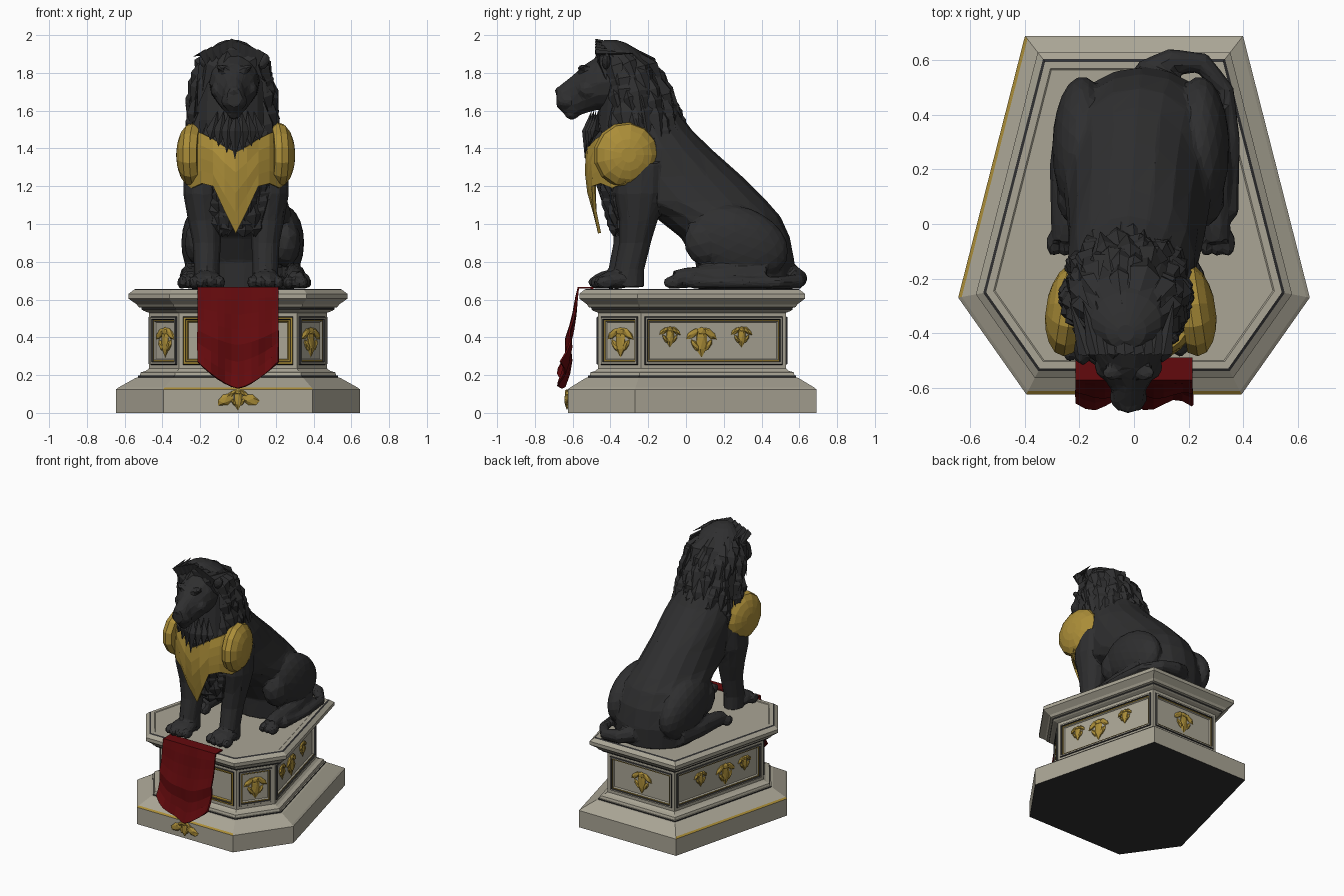
import bpy, bmesh, math, random
from mathutils import Vector, Matrix, Euler

if "Cube" in bpy.data.objects:
    bpy.data.objects.remove(bpy.data.objects["Cube"])

random.seed(4)
TAU = math.tau


def mat(name, r, g, b):
    m = bpy.data.materials.new(name)
    m.diffuse_color = (r, g, b, 1)
    m.use_nodes = True
    m.node_tree.nodes["Principled BSDF"].inputs["Base Color"].default_value = m.diffuse_color
    return m


STONE = mat("warm_stone", 0.40, 0.375, 0.30)
DARK = mat("black_stone", 0.028, 0.028, 0.029)
GOLD = mat("old_gold", 0.41, 0.27, 0.04)
RED = mat("dark_red_cloth", 0.125, 0.003, 0.004)


def finish(name, bm, *mats, normals=True):
    if normals:
        bmesh.ops.recalc_face_normals(bm, faces=bm.faces[:])
    me = bpy.data.meshes.new(name)
    bm.to_mesh(me)
    bm.free()
    for m in mats:
        me.materials.append(m)
    ob = bpy.data.objects.new(name, me)
    bpy.context.collection.objects.link(ob)
    return ob


def loft(bm, rings):
    """Skin a list of point rings and cap both ends; returns the bands of faces."""
    vs = [[bm.verts.new(p) for p in r] for r in rings]
    n = len(vs[0])
    bands = [[bm.faces.new((a[i], a[(i + 1) % n], b[(i + 1) % n], b[i])) for i in range(n)]
             for a, b in zip(vs, vs[1:])]
    caps = [bm.faces.new(vs[0][::-1]), bm.faces.new(vs[-1])]
    return bands, caps


def ball(bm, loc, rad, rot=(0, 0, 0), sub=2):
    bmesh.ops.create_icosphere(bm, subdivisions=sub, radius=1,
                               matrix=Matrix.LocRotScale(Vector(loc), Euler(rot), Vector(rad)))


def hring(z, y0, y1, xc, rx, n=18):
    """Horizontal elliptical slice from y0 to y1."""
    return [(xc + rx * math.sin(TAU * i / n), (y0 + y1) / 2 - (y1 - y0) / 2 * math.cos(TAU * i / n), z)
            for i in range(n)]


def tube(bm, path, n=10):
    """Round tube through (x, y, z, radius) points."""
    pts = [Vector(p[:3]) for p in path]
    rings = []
    for i, p in enumerate(pts):
        d = (pts[min(i + 1, len(pts) - 1)] - pts[max(i - 1, 0)]).to_track_quat('Z', 'Y')
        rings.append([p + d @ Vector((math.cos(TAU * k / n), math.sin(TAU * k / n), 0)) * path[i][3]
                      for k in range(n)])
    loft(bm, rings)


# ---- pedestal: six-sided plan, offset inwards along a moulding profile
PLAN = [Vector(p) for p in ((-.395, -.625), (.395, -.625), (.645, -.27), (.4, .69), (-.4, .69), (-.645, -.27))]


def inset_plan(d):
    out = []
    for i, p in enumerate(PLAN):
        e1, e2 = (p - PLAN[i - 1]).normalized(), (PLAN[(i + 1) % 6] - p).normalized()
        n1, n2 = Vector((-e1.y, e1.x)), Vector((-e2.y, e2.x))
        out.append(p + (n1 + n2) * d / (1 + n1.dot(n2)))
    return out


PROFILE = [(0, 0), (.125, 0), (.135, .012), (.185, .095), (.188, .107), (.197, .107), (.197, .115), (.215, .12),
           (.222, .145), (.235, .16), (.53, .16), (.54, .135), (.547, .125), (.556, .125), (.56, .11),
           (.575, .10), (.605, .06), (.63, .06), (.65, .085), (.656, .095), (.656, .12), (.652, .125)]
bm = bmesh.new()
bands, caps = loft(bm, [[(p.x, p.y, z) for p in inset_plan(d)] for z, d in PROFILE])
caps[0].material_index = 1
for i in (4, 12, 18):                                 # dark grooves
    for f in bands[i]:
        f.material_index = 1
for i in (0, 4):                                      # worn gilding on two base edges
    bands[1][i].material_index = 2
bmesh.ops.recalc_face_normals(bm, faces=bm.faces[:])
walls = bands[9]                                      # framed recessed panels, the front one broadly gilded
for thick, depth, mi in ((.028, 0, 0), (.006, .008, 1), (.014, 0, 0), (.005, -.010, 1), (.010, 0, 2), (.008, -.010, 0)):
    for f in bmesh.ops.inset_individual(bm, faces=walls, thickness=thick, depth=depth)['faces']:
        c = f.calc_center_median()
        front = c.y < -.42 and abs(c.x) < .3
        f.material_index = 2 if front and thick in (.014, .008) else mi
finish("pedestal", bm, STONE, DARK, GOLD, normals=False)


# ---- gilded ornaments on the panels and the base front
def ornament(bm, origin, u, s):
    n = Vector((u.y, -u.x, 0))
    frame = Matrix((u, -n, Vector((0, 0, 1)))).transposed().to_4x4()
    frame.translation = origin
    for x, z, a, w, h in ((0, -.1, 0, .3, .7), (-.4, .3, .9, .18, .42), (.4, .3, -.9, .18, .42),
                          (-.3, -.25, -.6, .14, .35), (.3, -.25, .6, .14, .35), (0, .4, 0, .3, .2)):
        m = Matrix.LocRotScale(Vector((x * s, 0, z * s)), Euler((0, a, 0)), Vector((w * s, .014, h * s)))
        bmesh.ops.create_icosphere(bm, subdivisions=1, radius=1, matrix=frame @ m)


bm = bmesh.new()
ring = inset_plan(.168)
for i in range(6):
    a, b = ring[i].to_3d(), ring[(i + 1) % 6].to_3d()
    u = (b - a).normalized()
    spots = (.2, .42, .7) if i == 2 else (.3, .58, .8) if i == 4 else (.5,)
    for t in spots:
        mid = .4 < t < .6
        ornament(bm, a.lerp(b, t) + Vector((0, 0, .385 if mid else .41)), u, .115 if mid else .08)
ornament(bm, Vector((0, -.63, .078)), Vector((1, 0, 0)), .08)
for s in (-1, 1):
    ball(bm, (s * .065, -.63, .07), (.055, .016, .03), (0, s * .4, 0), 1)
finish("gilded_ornaments", bm, GOLD)

# ---- lion body: torso, legs, paws, head and tail fused into one faceted carving
bm = bmesh.new()
TORSO = [(.655, .06, .57, .03, .28), (.8, .05, .575, .03, .295), (.93, -.03, .55, .025, .295),
         (1.04, -.17, .50, .015, .275), (1.12, -.36, .43, .01, .255), (1.25, -.45, .30, 0, .24),
         (1.4, -.47, .13, -.01, .235), (1.5, -.46, .03, -.02, .215), (1.62, -.42, -.06, -.03, .17)]
loft(bm, [hring(*t) for t in TORSO])
for s, x in ((-1, -.165), (1, .145)):
    dy = .03 if s > 0 else 0
    # front leg
    loft(bm, [hring(z, y0 + dy, y1 + dy, x + s * dx, rx, 12) for z, y0, y1, dx, rx in (
        (.665, -.42, -.25, 0, .07), (.76, -.41, -.25, 0, .068), (.9, -.385, -.215, 0, .075),
        (1.02, -.385, -.18, .01, .09), (1.16, -.41, -.14, .025, .10), (1.32, -.40, -.13, .03, .09))])
    ball(bm, (x, -.40 + dy, .705), (.085, .10, .05))
    for k in range(4):
        ball(bm, (x + (k - 1.5) * .047, -.475 + dy + abs(k - 1.5) * .012, .692), (.027, .05, .036))
    # haunch, shin and hind paw
    c = .025
    ball(bm, (c + s * .215, .28, .90), (.11, .27, .19), (-.35, 0, 0), 3)
    ball(bm, (c + s * .225, .10, .90), (.085, .11, .13), (.3, 0, 0))
    tube(bm, [(c + s * .24, .42, .73, .07), (c + s * .27, .2, .725, .065), (c + s * .275, 0, .715, .055),
              (c + s * .28, -.06, .705, .05)])
    for k in range(3):
        ball(bm, (c + s * .28 + (k - 1) * .04, -.07, .69), (.027, .05, .035))
# tail curled round the right haunch
tube(bm, [(.04, .54, .74, .06), (.14, .595, .71, .05), (.25, .59, .695, .04), (.335, .49, .69, .033),
          (.36, .30, .69, .03), (.355, .15, .69, .03), (.34, .05, .70, .045), (.32, -.02, .69, .015)])
# head: slices from skull to nose as (y, z low, z high, half width)
HX = -.02
head = []
for y, z0, z1, rx in ((-.32, 1.6, 1.93, .14), (-.47, 1.6, 1.89, .13), (-.53, 1.585, 1.85, .11), (-.575, 1.57, 1.81, .085),
                      (-.61, 1.565, 1.78, .062), (-.655, 1.59, 1.745, .056), (-.685, 1.62, 1.715, .042)):
    head.append([(HX + rx * math.cos(TAU * i / 14), y, (z0 + z1) / 2 + (z1 - z0) / 2 * math.sin(TAU * i / 14))
                 for i in range(14)])
loft(bm, head)
for s in (-1, 1):
    ball(bm, (HX + s * .055, -.545, 1.822), (.045, .03, .018), (0, s * -.3, 0))       # brow
    ball(bm, (HX + s * .033, -.635, 1.65), (.036, .045, .04))                          # muzzle pad
    ball(bm, (HX + s * .15, -.42, 1.86), (.035, .025, .05), (0, s * .5, 0))            # ear
    ball(bm, (HX + s * .09, -.52, 1.71), (.035, .05, .045))                            # cheek
ball(bm, (HX, -.605, 1.582), (.038, .04, .03))                                         # chin
ball(bm, (HX, -.672, 1.705), (.034, .022, .022))                                       # nose
lion = finish("lion_body", bm, DARK)
m = lion.modifiers.new("fuse", 'REMESH')
m.mode, m.voxel_size = 'VOXEL', .011
m = lion.modifiers.new("facet", 'DECIMATE')
m.ratio = .06

# ---- mane: core plus rows of pointed locks (z, front y, back y, centre x, half width)
MANE = [(.92, -.36, -.16, -.01, .12), (1.1, -.41, -.12, -.01, .17), (1.3, -.46, -.01, -.01, .205),
        (1.45, -.475, -.01, -.02, .21), (1.55, -.47, -.04, -.03, .21), (1.7, -.45, -.10, -.03, .205),
        (1.85, -.46, -.18, -.03, .17), (1.92, -.47, -.25, -.03, .13), (1.96, -.46, -.32, -.03, .075),
        (1.975, -.43, -.37, -.03, .03)]


def mane_point(z, a, out=0.0):
    z = min(max(z, MANE[0][0]), MANE[-1][0])
    k = next(i for i in range(len(MANE) - 1) if z <= MANE[i + 1][0])
    lo, hi = MANE[k], MANE[k + 1]
    t = (z - lo[0]) / (hi[0] - lo[0])
    y0, y1, xc, rx = (lo[j] + (hi[j] - lo[j]) * t for j in range(1, 5))
    return Vector((xc + (rx + out) * math.sin(a), (y0 + y1) / 2 - ((y1 - y0) / 2 + out) * math.cos(a), z))


def lock(bm, base, mid, tip, out, w, th):
    side = out.cross(tip - base).normalized() * w
    b, t, l, r, o, i = (bm.verts.new(p) for p in (base, tip, mid - side, mid + side, mid + out * th, mid - out * th))
    for q in ((l, o), (o, r), (r, i), (i, l)):
        bm.faces.new((b, *q))
        bm.faces.new((t, q[1], q[0]))


bm = bmesh.new()
loft(bm, [hring(*t) for t in MANE[3:]])
z = 1.97
while z > 1.08:
    n = 11 if z > 1.9 else 15
    for k in range(n):
        a = (k + random.uniform(.1, .9)) / n * TAU - math.pi
        if abs(a) < .85 and 1.56 < z < 1.95:          # keep the face clear
            continue
        if z < 1.42 and abs(a) > 1.7:                 # mane ends at the withers
            continue
        L = random.uniform(.2, .32)
        da = random.uniform(-.15, .15) + (.15 if a > 0 else -.15) * (abs(a) < 1.6)
        out = Vector((math.sin(a), -math.cos(a), .15)).normalized()
        lock(bm, mane_point(z, a), mane_point(z - L * .45, a + da * .5, .016),
             mane_point(max(z - L, .93), a + da, random.uniform(.0, .035)), out, random.uniform(.035, .06), .026)
    z -= .062
for k in range(9):                                    # crest tufts above the brow
    x = -.03 + (k - 4) * .032
    top = 1.985 - abs(k - 4) * .014
    lock(bm, Vector((x, -.45, top - .11)), Vector((x * 1.1, -.47, top - .02)),
         Vector((x * 1.5, -.28, top - random.uniform(.02, .05))), Vector((0, -.6, .8)), .034, .02)
for k in range(7):                                    # beard falling over the breastplate
    x = -.015 + (k - 3) * .04
    b = abs(k - 3)
    lock(bm, Vector((x * .8, -.50 + b * .012, 1.60)), Vector((x, -.525 + b * .014, 1.49)),
         Vector((x * 1.1, -.535 + b * .012, 1.34 + b * .035)), Vector((0, -1, .1)), .035, .025)
finish("mane", bm, DARK)

# ---- gold armour: breastplate from columns (x, top z, bottom z, y shift)
bm = bmesh.new()
half = [(0, 1.38, .95, 0), (.06, 1.41, 1.07, .008), (.12, 1.45, 1.20, .03), (.18, 1.48, 1.215, .07),
        (.235, 1.50, 1.19, .13), (.275, 1.47, 1.22, .20)]
cols = [(-x, *r) for x, *r in half[:0:-1]] + half
grid = []
for x, top, bot, dy in cols:
    col = []
    for j in range(5):
        z = top + (bot - top) * j / 4
        y = -.528 + dy + (.5 * (z - 1.32) ** 2 if z < 1.32 else 1.2 * (z - 1.32) ** 2)
        col.append(bm.verts.new((x - .012, y + random.uniform(-.009, .004), z)))
    grid.append(col)
for a, b in zip(grid, grid[1:]):
    for j in range(4):
        bm.faces.new((a[j], a[j + 1], b[j + 1], b[j]))
plate = finish("breastplate", bm, GOLD)
plate.modifiers.new("thickness", 'SOLIDIFY').thickness = .016

bm = bmesh.new()
for s in (-1, 1):                                     # domed shoulder discs
    rot = Matrix.Rotation(s * .15, 3, 'Z')
    cen = Vector((-.012 + s * .235, -.315, 1.365))
    rings = []
    for x, r in ((-.05, .155), (-.015, .175), (.02, .165), (.048, .13), (.066, .085), (.075, .04)):
        rings.append([cen + rot @ Vector((s * x, r * math.cos(TAU * i / 13), r * math.sin(TAU * i / 13)))
                      for i in range(13)])
    loft(bm, rings)
finish("shoulder_plates", bm, GOLD)

# ---- red cloth hanging over the front edge, pointed lower hem and soft folds
bm = bmesh.new()
PATH = [(-.49, .662), (-.57, .662), (-.58, .60), (-.59, .52), (-.605, .44), (-.625, .36), (-.62, .27), (-.635, .20), (-.66, .13)]
rows = []
for j, (y, z) in enumerate(PATH):
    row = []
    for i in range(13):
        x = -.215 + .43 * i / 12
        hem = .13 + .14 * (abs(x) / .215) ** 1.5
        zz = .66 - (.66 - z) * (.66 - hem) / .53 if j > 1 else z
        fold = .02 * max(0, (j - 1) / 7) * math.sin(i * 1.1 + j * .35)
        row.append(bm.verts.new((x, y + fold, zz)))
    rows.append(row)
for a, b in zip(rows, rows[1:]):
    for i in range(12):
        bm.faces.new((a[i], b[i], b[i + 1], a[i + 1]))
cloth = finish("hanging_cloth", bm, RED)
m = cloth.modifiers.new("thickness", 'SOLIDIFY')
m.thickness, m.offset = .01, 0
